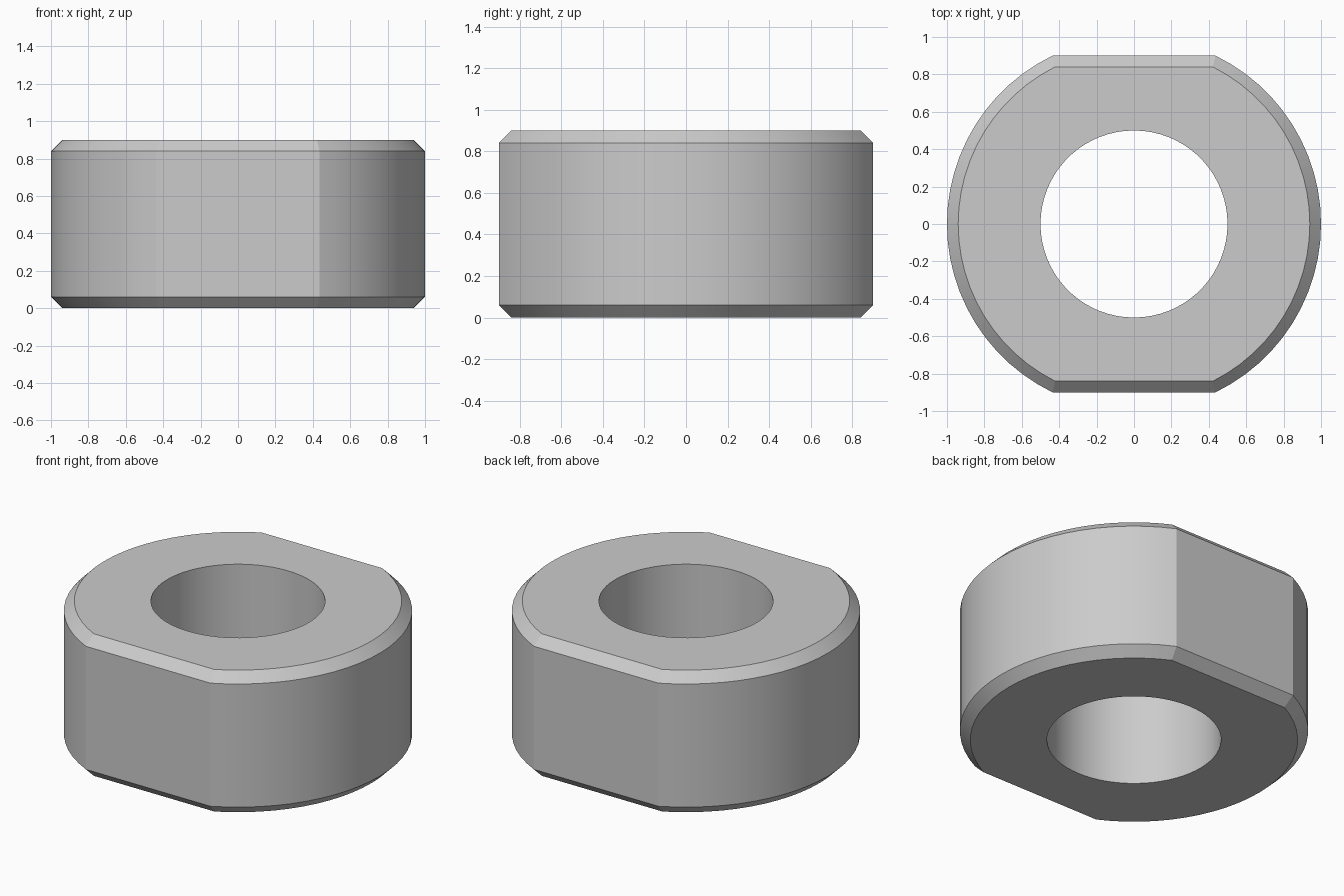
import bpy, bmesh
from math import asin, atan2, cos, sin, pi

if "Cube" in bpy.data.objects:
    bpy.data.objects.remove(bpy.data.objects["Cube"])

HEIGHT, CHAMFER, HOLE = 0.9, 0.06, 0.5
ARC, FLAT = 24, 10  # segments per round side and per flat side


def outline(radius, flat):
    """Circle cut by two parallel flats at y = +-flat."""
    a = asin(flat / radius)
    half = [(radius * cos(t), radius * sin(t))
            for t in (-a + 2 * a * i / ARC for i in range(ARC + 1))]
    w = radius * cos(a)
    half += [(w - 2 * w * i / FLAT, flat) for i in range(1, FLAT)]
    return half + [(-x, -y) for x, y in half]


outer = outline(1.0, 0.9)
inner = outline(1.0 - CHAMFER, 0.9 - CHAMFER)
hole = [(HOLE * cos(atan2(y, x)), HOLE * sin(atan2(y, x))) for x, y in outer]

# Closed stack of rings: bottom, chamfer, wall, chamfer, top, bore
stack = [(hole, 0), (inner, 0), (outer, CHAMFER),
         (outer, HEIGHT - CHAMFER), (inner, HEIGHT), (hole, HEIGHT)]
bm = bmesh.new()
rings = [[bm.verts.new((x, y, z)) for x, y in pts] for pts, z in stack]
for k, low in enumerate(rings):
    high = rings[(k + 1) % len(rings)]
    for i in range(len(low)):
        j = (i + 1) % len(low)
        bm.faces.new((low[i], low[j], high[j], high[i]))
bmesh.ops.recalc_face_normals(bm, faces=bm.faces)

mesh = bpy.data.meshes.new("flatted_collar")
bm.to_mesh(mesh)
bm.free()
collar = bpy.data.objects.new("flatted_collar", mesh)
bpy.context.collection.objects.link(collar)
bpy.context.view_layer.objects.active = collar
collar.select_set(True)
bpy.ops.object.shade_smooth_by_angle(angle=pi / 9)
